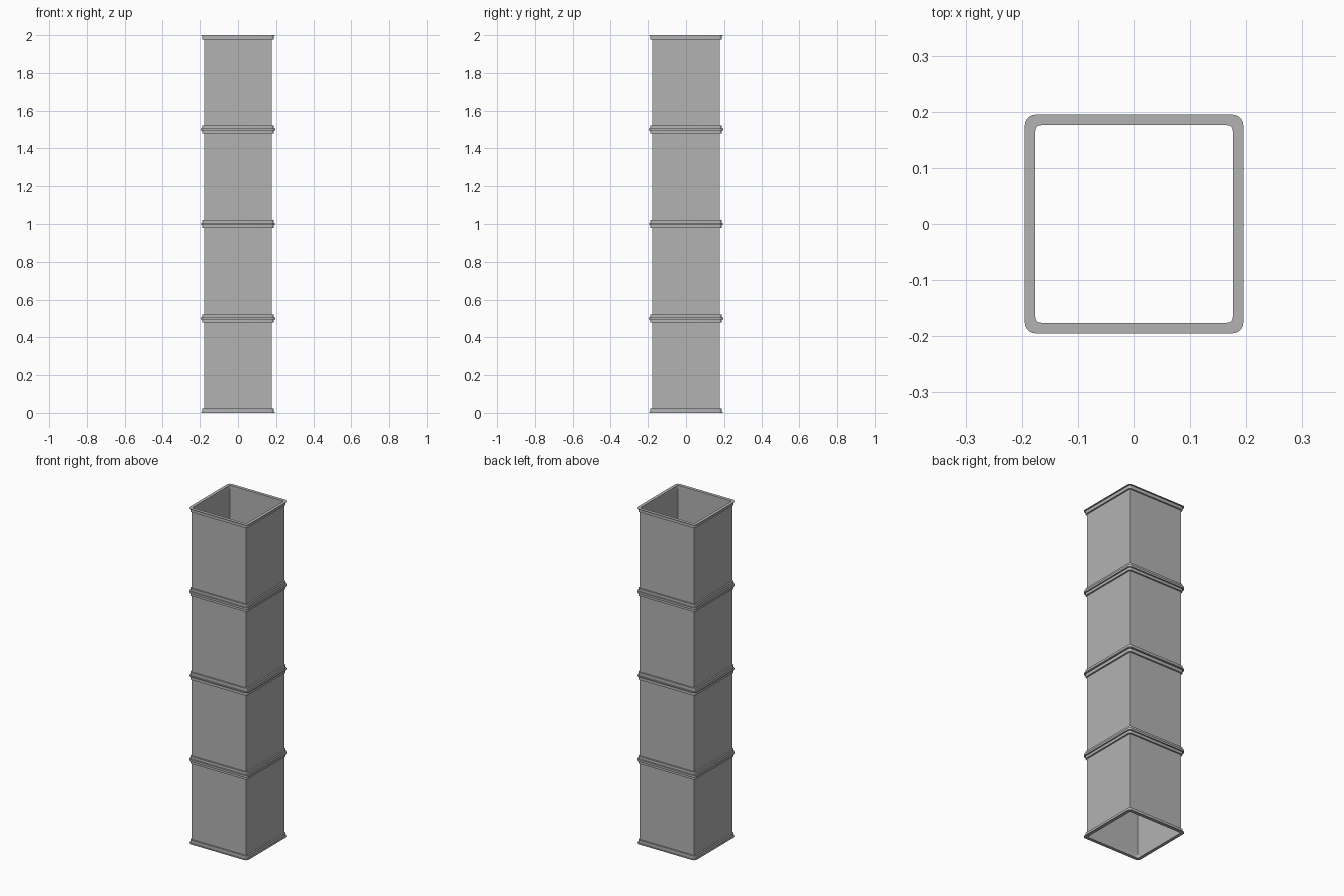
import bpy, bmesh, math

cube = bpy.data.objects.get("Cube")
if cube:
    bpy.data.objects.remove(cube, do_unlink=True)

steel = bpy.data.materials.new("galvanised grey")
steel.use_nodes = True
colour = (0.45, 0.45, 0.45, 1)
steel.diffuse_color = colour
steel.node_tree.nodes["Principled BSDF"].inputs["Base Color"].default_value = colour

INNER, WALL, LIP, COLLAR = 0.176, 0.178, 0.195, 0.187
SECTION = 0.5


def square_loop(half, radius, steps=5):
    """Square outline with rounded corners."""
    if radius == 0:
        return [(half, half), (-half, half), (-half, -half), (half, -half)]
    pts = []
    for quarter in range(4):
        for i in range(steps + 1):
            a = math.pi / 2 * (quarter + i / steps)
            mid = math.pi / 2 * quarter + math.pi / 4
            cx = math.copysign(half - radius, math.cos(mid))
            cy = math.copysign(half - radius, math.sin(mid))
            pts.append((cx + radius * math.cos(a), cy + radius * math.sin(a)))
    return pts


def square_ring(name, profile):
    """Sweep a closed profile of (half width, corner radius, z) round a square."""
    bm = bmesh.new()
    loops = [[bm.verts.new((x, y, z)) for x, y in square_loop(half, r)]
             for half, r, z in profile]
    for k, lower in enumerate(loops):
        upper = loops[(k + 1) % len(loops)]
        for i in range(len(lower)):
            j = (i + 1) % len(lower)
            bm.faces.new((lower[i], lower[j], upper[j], upper[i]))
    bmesh.ops.recalc_face_normals(bm, faces=bm.faces)
    mesh = bpy.data.meshes.new(name)
    bm.to_mesh(mesh)
    bm.free()
    mesh.materials.append(steel)
    obj = bpy.data.objects.new(name, mesh)
    bpy.context.collection.objects.link(obj)
    bpy.ops.object.select_all(action='DESELECT')
    obj.select_set(True)
    bpy.context.view_layer.objects.active = obj
    bpy.ops.object.shade_smooth_by_angle(angle=math.radians(30))


def flange(name, z, d, thick):
    """Flat lip at z with a narrower collar reaching along d."""
    square_ring(name, [(INNER, 0.01, z), (LIP, 0.02, z),
                       (LIP, 0.02, z + d * thick), (COLLAR, 0.014, z + d * thick),
                       (COLLAR, 0.014, z + d * 0.022), (INNER, 0.01, z + d * 0.022)])


for n in range(4):
    base, top = n * SECTION, (n + 1) * SECTION
    # thin open duct wall
    square_ring(f"duct_wall_{n + 1}", [(INNER, 0, base + 0.001), (WALL, 0, base + 0.001),
                                       (WALL, 0, top - 0.001), (INNER, 0, top - 0.001)])
    # end flanges, thicker at the two intermediate joints
    flange(f"lower_flange_{n + 1}", base, 1, 0.006 if n % 2 else 0.003)
    flange(f"upper_flange_{n + 1}", top, -1, 0.003 if n % 2 else 0.006)
